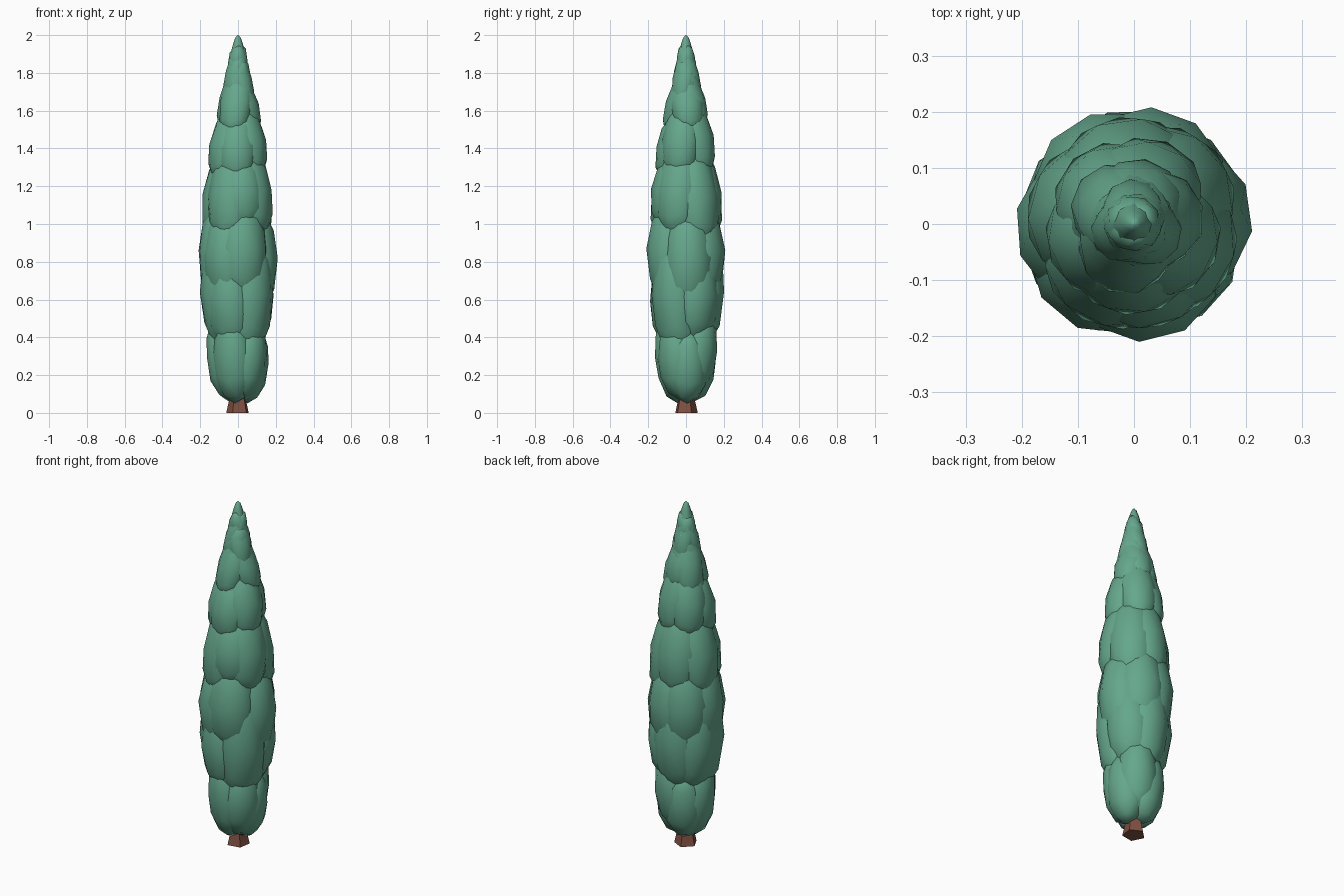
import bpy, bmesh, math
from mathutils import Vector

if "Cube" in bpy.data.objects:
    bpy.data.objects.remove(bpy.data.objects["Cube"])


def material(name, color):
    m = bpy.data.materials.new(name)
    m.diffuse_color = (*color, 1)
    m.use_nodes = True
    m.node_tree.nodes["Principled BSDF"].inputs["Base Color"].default_value = m.diffuse_color
    return m


GREEN = material("cypress green", (0.130, 0.385, 0.262))
BROWN = material("bark brown", (0.220, 0.080, 0.053))

# Overall outline of the foliage: height, radius
OUTLINE = [(0.0, 0.145), (0.25, 0.162), (0.45, 0.190), (0.62, 0.205), (0.8, 0.213),
           (0.95, 0.211), (1.2, 0.186), (1.4, 0.160), (1.52, 0.142), (1.62, 0.115),
           (1.75, 0.080), (1.88, 0.050), (2.0, 0.02)]


def reach(z):
    for (z0, r0), (z1, r1) in zip(OUTLINE, OUTLINE[1:]):
        if z <= z1:
            return r0 + (r1 - r0) * (z - z0) / (z1 - z0)
    return OUTLINE[-1][1]


def finish(bm, name, mat):
    me = bpy.data.meshes.new(name)
    bm.to_mesh(me)
    bm.free()
    me.materials.append(mat)
    for p in me.polygons:
        p.use_smooth = True
    ob = bpy.data.objects.new(name, me)
    bpy.context.collection.objects.link(ob)
    return ob


def clump(name, degrees, bottom, top, fat):
    """Upright egg of leaves that follows the outline on one side of the tree."""
    mid, half = (bottom + top) / 2, (top - bottom) / 2
    r = reach(mid)
    depth, width = r * fat * 0.92, r * fat
    a = math.radians(degrees)
    out, side = Vector((math.cos(a), math.sin(a), 0)), Vector((-math.sin(a), math.cos(a), 0))
    bm = bmesh.new()
    bmesh.ops.create_icosphere(bm, subdivisions=2, radius=1)
    for v in bm.verts:
        x, y, t = v.co
        z = mid + half * t
        taper = 1 - 0.10 * t
        v.co = (out * (reach(z) - depth + depth * x * taper)
                + side * width * y * taper + Vector((0, 0, z)))
    finish(bm, name, GREEN)


# Foliage tiers: fatness, then direction in degrees, bottom, top
TIERS = {
    "base_clump": (0.66, [(-112, 0.05, 0.54), (-42, 0.07, 0.50), (8, 0.05, 0.46),
                          (62, 0.09, 0.56), (118, 0.06, 0.48), (178, 0.06, 0.52)]),
    "low_clump": (0.64, [(-42, 0.25, 1.00), (-120, 0.30, 0.88), (36, 0.34, 0.90),
                         (92, 0.30, 0.98), (158, 0.30, 0.95), (-160, 0.28, 1.00)]),
    "middle_clump": (0.64, [(-76, 0.56, 1.18), (8, 0.50, 1.14), (70, 0.56, 1.16),
                            (123, 0.56, 1.18), (-176, 0.54, 1.18), (-130, 0.55, 1.12)]),
    "high_clump": (0.68, [(-118, 0.86, 1.46), (-30, 0.90, 1.46), (42, 0.84, 1.46),
                          (98, 0.88, 1.46), (165, 0.86, 1.45), (-75, 0.95, 1.42)]),
    "upper_clump": (0.70, [(-25, 1.22, 1.67), (68, 1.22, 1.72), (133, 1.22, 1.69),
                           (-155, 1.20, 1.64), (-95, 1.20, 1.62)]),
    "crown_clump": (0.84, [(-110, 1.44, 1.86), (15, 1.46, 1.82), (140, 1.46, 1.88),
                           (80, 1.50, 1.84)]),
    "peak_clump": (0.88, [(-30, 1.62, 1.93), (95, 1.66, 1.95), (-150, 1.66, 1.95)]),
}
for tier, (fat, clumps) in TIERS.items():
    for i, c in enumerate(clumps):
        clump(f"{tier}_{i + 1}", *c, fat)


def lathe(name, profile, sides, mat, turn=0.0):
    bm = bmesh.new()
    rings = [[bm.verts.new((r * math.cos(turn + k * math.tau / sides),
                            r * math.sin(turn + k * math.tau / sides), z))
              for k in range(sides)] for z, r in profile]
    for lo, hi in zip(rings, rings[1:]):
        for k in range(sides):
            n = (k + 1) % sides
            bm.faces.new((lo[k], lo[n], hi[n], hi[k]))
    bm.faces.new(rings[0][::-1])
    bm.faces.new(rings[-1])
    return finish(bm, name, mat)


# Pointed tip with a rounded end
lathe("tip", [(1.72, 0.03), (1.78, 0.056), (1.84, 0.052), (1.9, 0.04), (1.96, 0.024),
              (1.99, 0.013), (2.0, 0.003)], 8, GREEN)

# Flared five-sided trunk
trunk = lathe("trunk", [(0.0, 0.063), (0.07, 0.047), (0.2, 0.035)], 5, BROWN, math.radians(-45))
bpy.context.view_layer.objects.active = trunk
trunk.select_set(True)
bpy.ops.object.shade_smooth_by_angle(angle=math.radians(60))
